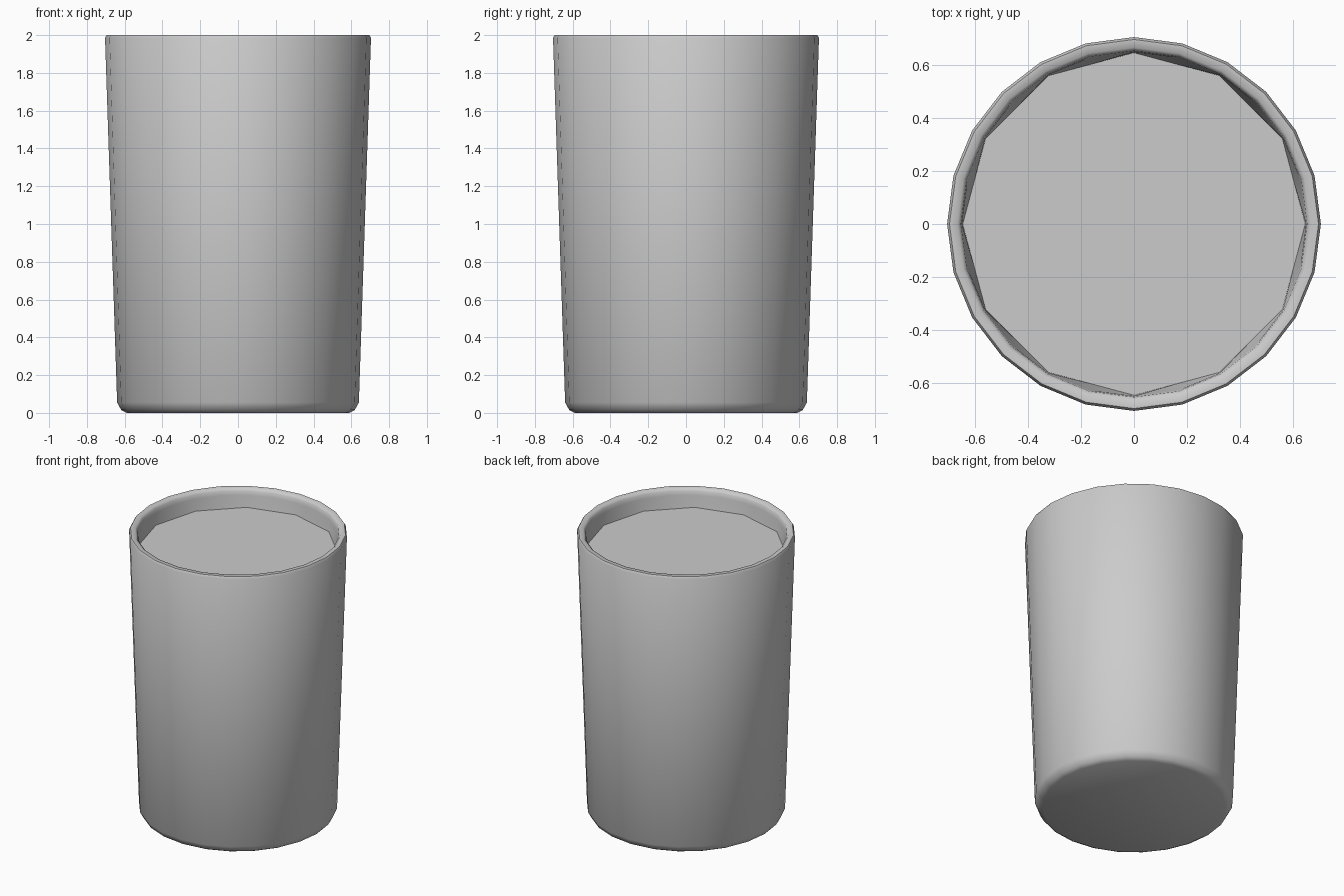
import bpy, bmesh, math

if "Cube" in bpy.data.objects:
    bpy.data.objects.remove(bpy.data.objects["Cube"])

SIDES = 24
STEP = 2 * math.pi / SIDES

# Tumbler profile (radius, height): base, chamfer, tapered wall, rounded rim, recess
profile = [(0.59, 0.0), (0.618, 0.015), (0.64, 0.055), (0.704, 1.985),
           (0.695, 2.0), (0.665, 2.0), (0.652, 1.985), (0.648, 1.955),
           (0.645, 1.87)]

bm = bmesh.new()


def ring(radius, height, coarse=False):
    # A coarse ring reads as a 12-sided outline: odd points lie on its chords
    verts = []
    for i in range(SIDES):
        r = radius * math.cos(STEP) if coarse and i % 2 else radius
        verts.append(bm.verts.new((r * math.cos(i * STEP), r * math.sin(i * STEP), height)))
    return verts


rings = [ring(r, z, coarse=(k == len(profile) - 1)) for k, (r, z) in enumerate(profile)]
for low, high in zip(rings, rings[1:]):
    for i in range(SIDES):
        j = (i + 1) % SIDES
        bm.faces.new((low[i], low[j], high[j], high[i]))

# Underside and recessed top surface
bm.faces.new(rings[0][::-1])
bm.faces.new(rings[-1])
bmesh.ops.recalc_face_normals(bm, faces=bm.faces)

mesh = bpy.data.meshes.new("tumbler")
bm.to_mesh(mesh)
bm.free()
tumbler = bpy.data.objects.new("tumbler", mesh)
bpy.context.collection.objects.link(tumbler)

# Smooth shading with crisp hard corners
bpy.context.view_layer.objects.active = tumbler
tumbler.select_set(True)
bpy.ops.object.shade_smooth_by_angle(angle=math.radians(50))
